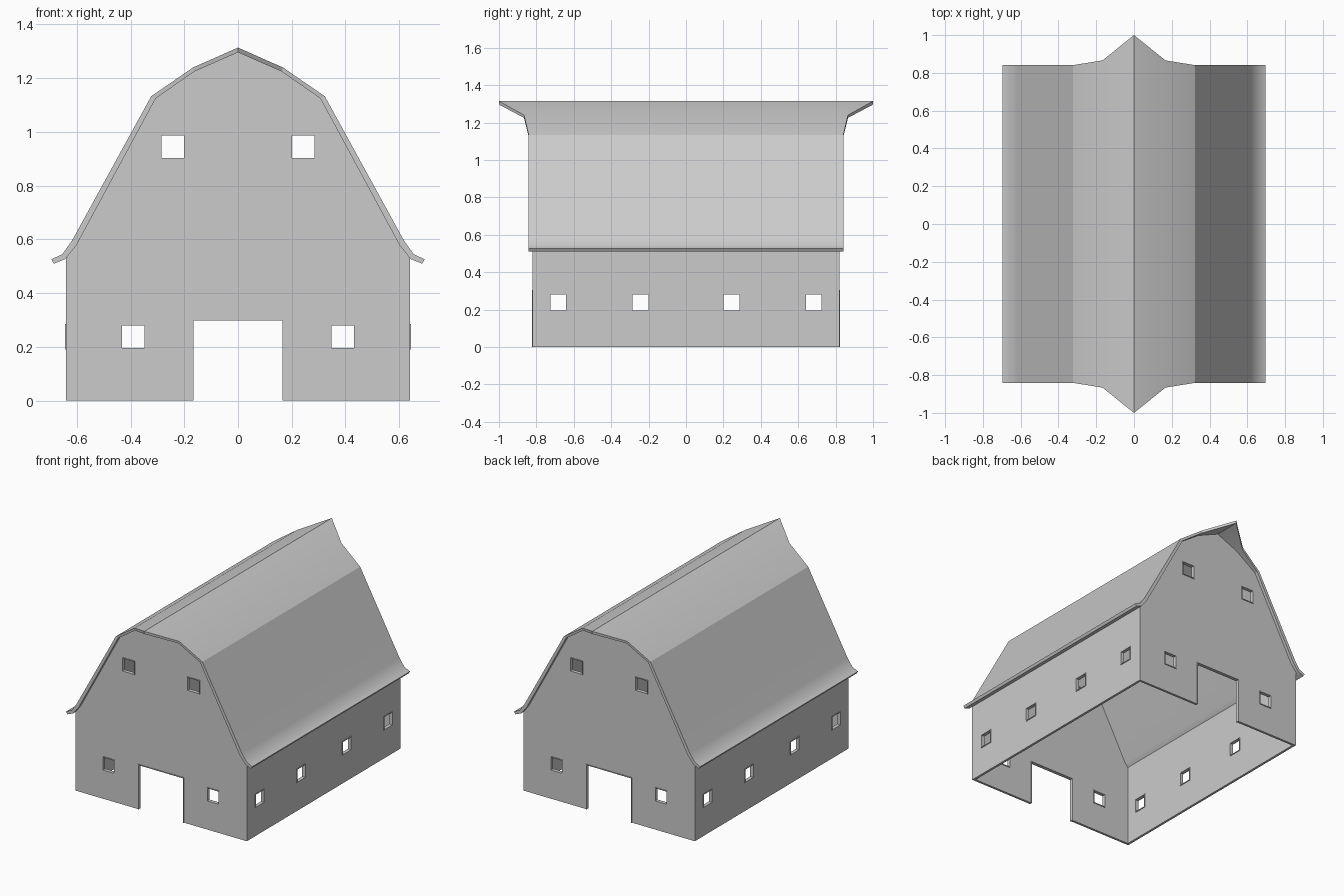
import bpy, bmesh
from math import pi
from mathutils import Matrix, Vector

if "Cube" in bpy.data.objects:
    bpy.data.objects.remove(bpy.data.objects["Cube"])

HX, HY, T = 0.64, 0.82, 0.016      # wall half width, half length, thickness
W, WZ = 0.0475, 0.238              # window half size, lower window height


def make(name, bm):
    bmesh.ops.recalc_face_normals(bm, faces=bm.faces)
    me = bpy.data.meshes.new(name)
    bm.to_mesh(me)
    bm.free()
    ob = bpy.data.objects.new(name, me)
    bpy.context.collection.objects.link(ob)
    return ob


def box(bm, center, size):
    m = Matrix.Translation(center) @ Matrix.Diagonal((*size, 1))
    bmesh.ops.create_cube(bm, size=1, matrix=m)


def band(name, outer, inner, spans, closed=False, sharp=None):
    """Solid strip between two xz outlines; spans gives the y range per point."""
    bm = bmesh.new()
    rings = []
    for (ox, oz), (ix, iz), (a, b) in zip(outer, inner, spans):
        rings.append([bm.verts.new(p) for p in
                      ((ox, a, oz), (ox, b, oz), (ix, b, iz), (ix, a, iz))])
    n = len(rings)
    for i in range(n if closed else n - 1):
        r, s = rings[i], rings[(i + 1) % n]
        for k in range(4):
            bm.faces.new((r[k], r[(k + 1) % 4], s[(k + 1) % 4], s[k]))
    if not closed:
        bm.faces.new(rings[0])
        bm.faces.new(rings[-1])
    if sharp is not None:
        for f in bm.faces:
            f.smooth = True
        for e in bm.edges:
            e.smooth = False
        for i in range(1, n - 1):
            if i not in sharp:
                for j, k in ((0, 1), (2, 3)):
                    bm.edges.get((rings[i][j], rings[i][k])).smooth = True
    return make(name, bm)


def mirror(half):
    return [(-x, z) for x, z in half[:0:-1]] + half


# Roof: gambrel profile with flared eaves and pointed ridge ends
roof_out = mirror([(0, 1.314), (0.167, 1.24), (0.323, 1.133), (0.617, 0.597),
                   (0.654, 0.545), (0.695, 0.526)])
roof_in = mirror([(0, 1.296), (0.162, 1.225), (0.306, 1.125), (0.601, 0.579),
                  (0.643, 0.527), (0.685, 0.51)])
half_y = [1.0, 0.866, 0.841, 0.841, 0.841, 0.841]
half_y = half_y[:0:-1] + half_y
roof = band("roof", roof_out, roof_in, [(-y, y) for y in half_y], sharp=(3, 5, 7))
wn = roof.modifiers.new("normals", 'WEIGHTED_NORMAL')
wn.keep_sharp = True

# Walls: solid barn outline, to be hollowed out
top = [(x, z + 0.004) for x, z in roof_in[2:-2]]
outline = [(-HX, 0), (-HX, 0.53)] + top + [(HX, 0.53), (HX, 0)]
bm = bmesh.new()
face = bm.faces.new([bm.verts.new((x, -HY, z)) for x, z in outline])
ext = bmesh.ops.extrude_face_region(bm, geom=[face])
bmesh.ops.translate(bm, vec=(0, 2 * HY, 0),
                    verts=[v for v in ext["geom"] if isinstance(v, bmesh.types.BMVert)])
walls = make("walls", bm)

# Window places: centre and turn about z
windows = []
for s in (-1, 1):
    for x, z in ((0.243, 0.945), (0.39, WZ)):
        windows += [(Vector((sx * x, s * (HY - T / 2), z)), 0) for sx in (-1, 1)]
    for y in (-0.683, -0.244, 0.244, 0.683):
        windows.append((Vector((s * (HX - T / 2), y, WZ)), pi / 2))

# Cutters for the inside and the openings
bm = bmesh.new()
box(bm, (0, 0, 0.5), (2 * (HX - T), 2 * (HY - T), 3))
cavity = make("cavity_cutter", bm)
bm = bmesh.new()
for c, turn in windows:
    box(bm, c, (0.06, 2 * W - 0.004, 2 * W - 0.004) if turn
        else (2 * W - 0.004, 0.06, 2 * W - 0.004))
for s in (-1, 1):
    box(bm, (0, s * (HY - T / 2), 0.1), (0.338, 0.06, 0.404))
openings = make("opening_cutter", bm)
bpy.context.view_layer.objects.active = walls
for cutter in (cavity, openings):
    mod = walls.modifiers.new("cut", 'BOOLEAN')
    mod.operation, mod.solver, mod.object = 'DIFFERENCE', 'EXACT', cutter
    bpy.ops.object.modifier_apply(modifier=mod.name)
    bpy.data.objects.remove(cutter)

# Window frames
D = T / 2 + 0.004


def square(r):
    return [(-r, -r), (r, -r), (r, r), (-r, r)]


for c, turn in windows:
    fr = band("window_frame", square(W), square(W - 0.005), [(-D, D)] * 4, closed=True)
    fr.location = c
    fr.rotation_euler.z = turn

# Door frames
for s in (-1, 1):
    fr = band("door_frame",
              [(-0.171, 0), (-0.171, 0.304), (0.171, 0.304), (0.171, 0)],
              [(-0.166, 0), (-0.166, 0.299), (0.166, 0.299), (0.166, 0)],
              [(-D, D)] * 4)
    fr.location.y = s * (HY - T / 2)
